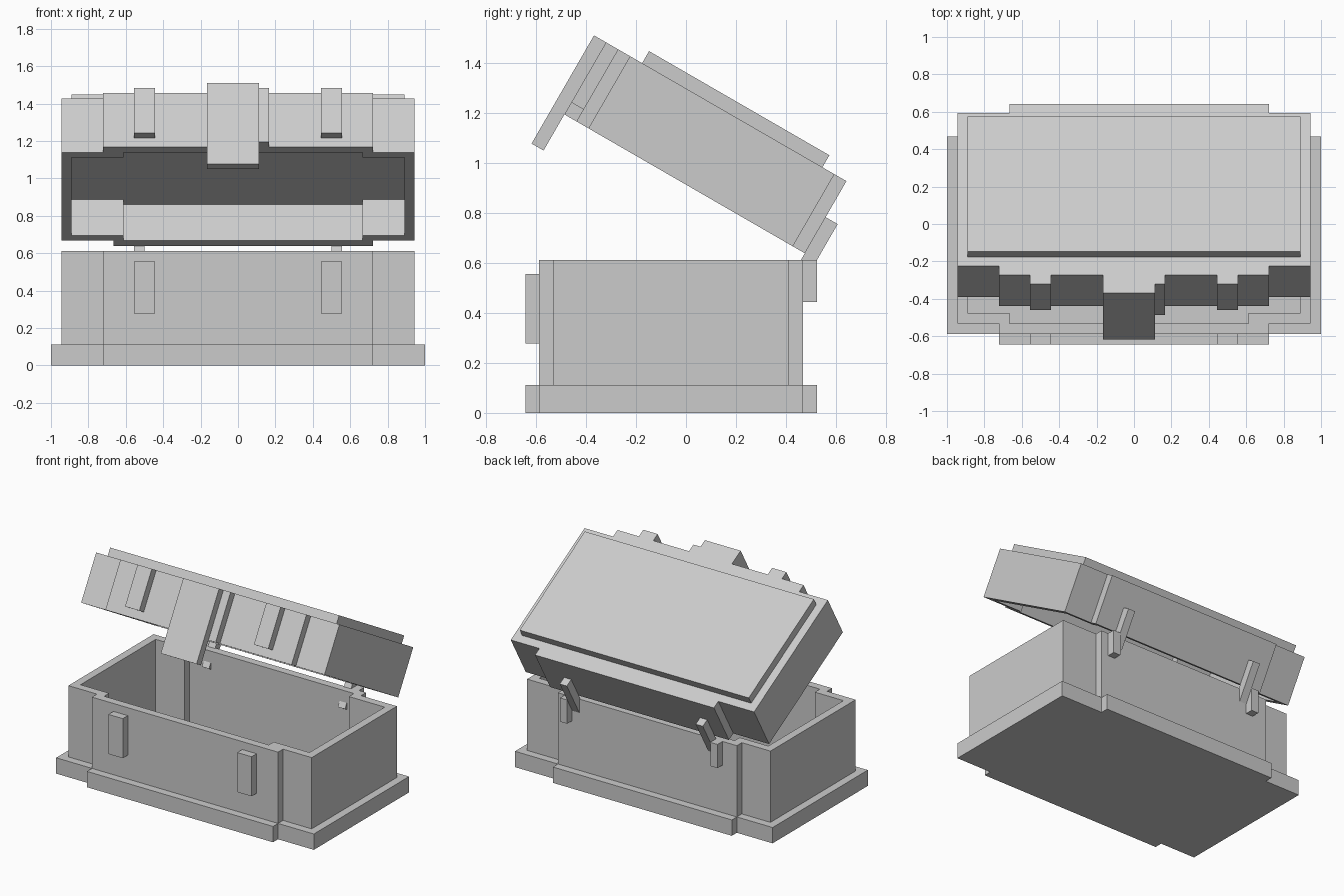
import bpy, bmesh, math
from mathutils import Matrix

cube = bpy.data.objects.get("Cube")
if cube:
    bpy.data.objects.remove(cube)

U = 2 / 36            # one modelling unit
Y0 = -0.643           # front edge of the plinth
HINGE_Y, HINGE_Z = 21, 11

mat = bpy.data.materials.new("plain_grey")
mat.use_nodes = True
grey = (0.6, 0.6, 0.6, 1)
mat.diffuse_color = grey
mat.node_tree.nodes["Principled BSDF"].inputs["Base Color"].default_value = grey

# Unit grid to world, and the same with the lid swung open about its hinge
BASE = Matrix.Translation((0, Y0, 0)) @ Matrix.Scale(U, 4)
pivot = Matrix.Translation((0, HINGE_Y, HINGE_Z))
LID = BASE @ pivot @ Matrix.Rotation(math.radians(-30), 4, 'X') @ pivot.inverted()


def finish(name, bm, frame):
    bmesh.ops.transform(bm, matrix=frame, verts=bm.verts)
    bmesh.ops.recalc_face_normals(bm, faces=bm.faces)
    mesh = bpy.data.meshes.new(name)
    bm.to_mesh(mesh)
    bm.free()
    mesh.materials.append(mat)
    obj = bpy.data.objects.new(name, mesh)
    bpy.context.scene.collection.objects.link(obj)


def box(name, frame, x, y, z):
    bm = bmesh.new()
    bmesh.ops.create_cube(bm, size=1)
    for v in bm.verts:
        v.co = [r[0] if c < 0 else r[1] for c, r in zip(v.co, (x, y, z))]
    finish(name, bm, frame)


def plan(end, front, back, yf, yb):
    """Rectangle with a shallow step out in the middle of front and back."""
    (a, b), (c, d) = front, back
    return [(-end, yf + 1), (a, yf + 1), (a, yf), (b, yf), (b, yf + 1), (end, yf + 1),
            (end, yb - 1), (d, yb - 1), (d, yb), (c, yb), (c, yb - 1), (-end, yb - 1)]


def tub(name, frame, outer, inner, closed_z, open_z, floor_z, capped=True):
    """Walls between two outlines, closed at one end unless capped is False."""
    bm = bmesh.new()
    loops = [[bm.verts.new((x, y, z)) for x, y in outline] for outline, z in
             ((outer, closed_z), (outer, open_z), (inner, open_z), (inner, floor_z))]
    pairs = list(zip(loops, loops[1:]))
    if capped:
        bm.faces.new(loops[0])
        bm.faces.new(loops[3])
    else:
        pairs.append((loops[3], loops[0]))
    for low, high in pairs:
        for i in range(len(low)):
            j = (i + 1) % len(low)
            bm.faces.new((low[i], low[j], high[j], high[i]))
    finish(name, bm, frame)


# Lower box with its plinth
body = plan(17, (-13, 13), (-13, 12), 1, 20)
tub("box_body", BASE, body, plan(16, (-12, 11), (-12, 11), 2, 19), 0, 11, 1)
tub("plinth", BASE, plan(18, (-13, 13), (-13, 12), 0, 21), body, 0, 2, 0, capped=False)

# Lid shell and raised top panel
tub("lid_shell", LID, plan(17, (-13, 13), (-12, 13), 1, 20),
    plan(16, (-11, 12), (-11, 12), 2, 19), 17, 11, 15)
box("lid_panel", LID, (-16, 16), (3, 18), (17, 18))

# Centre latch
box("latch_mount", LID, (-3, 3), (0, 1), (11, 17))
box("latch_tongue", LID, (-3, 2), (-1, 0), (8, 17))

# Side clasps and hinges
for side, x in (("right", -9), ("left", 9)):
    box(side + "_lower_clasp", BASE, (x - 1, x + 1), (0, 1), (5, 10))
    box(side + "_upper_clasp", LID, (x - 1, x + 1), (0, 1), (12, 17))
    h = math.copysign(9.5, x)
    box(side + "_hinge_arm", LID, (h - .5, h + .5), (20, 21), (8, 14))
    for tag, off in (("inner", -1), ("outer", 1)):
        c = h + math.copysign(off, x)
        box(f"{side}_{tag}_hinge_knuckle", BASE, (c - .5, c + .5), (20, 21), (8, 11))
